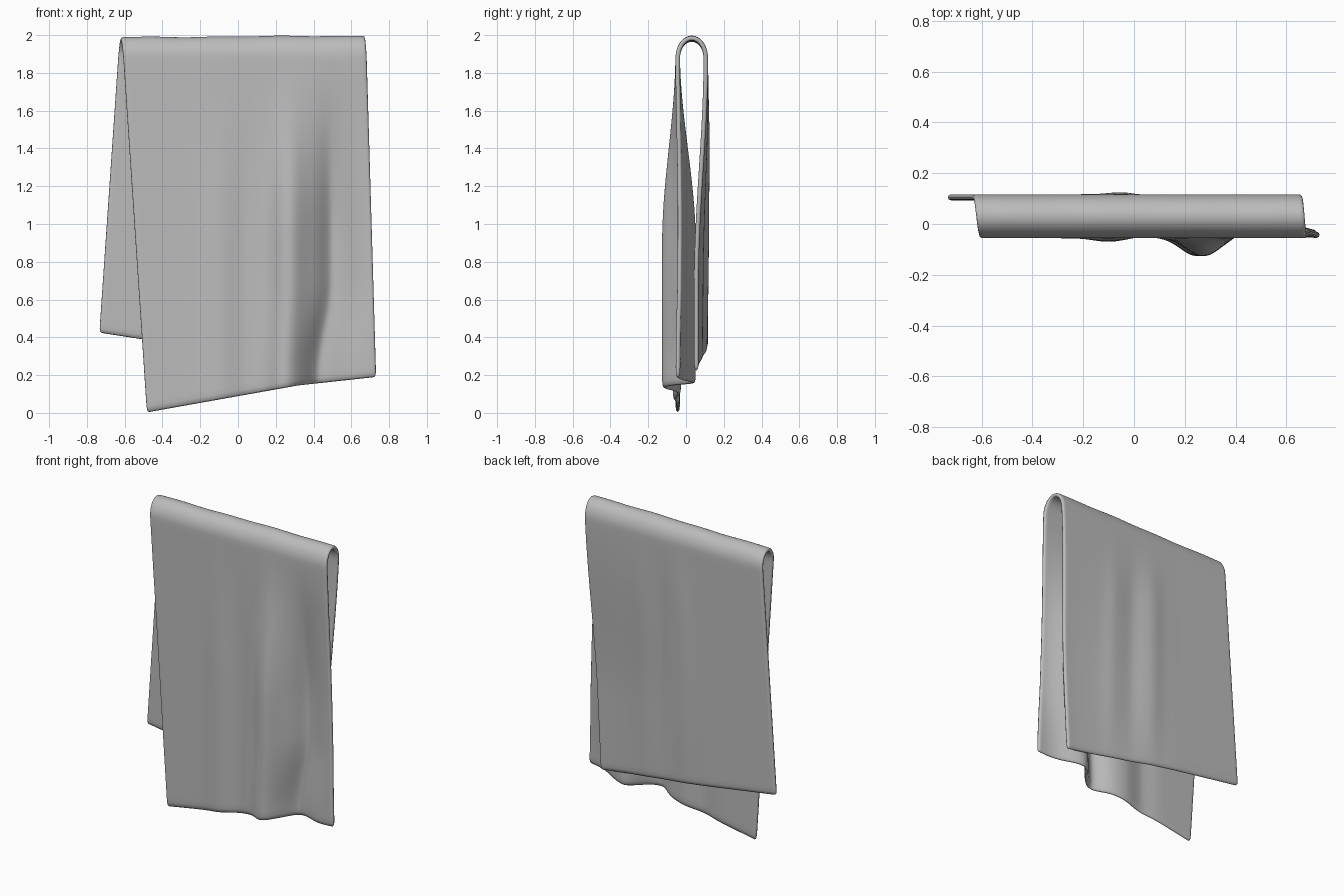
import bpy
import bmesh
from math import sin, cos, pi, exp

if "Cube" in bpy.data.objects:
    bpy.data.objects.remove(bpy.data.objects["Cube"], do_unlink=True)

COLUMNS, HANG_ROWS, ARCH_ROWS = 64, 30, 14
SPRING = 1.88                 # height where the hanging panels meet the rounded top
FRONT_Y, BACK_Y = -0.044, 0.105


def lerp(a, b, t):
    return a + (b - a) * t


def smooth(t):
    t = max(0.0, min(1.0, t))
    return t * t * (3 - 2 * t)


def bell(x, centre, width):
    return exp(-((x - centre) / width) ** 2)


def front_panel(u, s):
    """Front hanging panel, s = 0 at the hem and 1 at the rounded top."""
    x = lerp(lerp(-0.483, 0.732, u), lerp(-0.608, 0.682, u), s)
    hem = lerp(0.0, 0.143, u / 0.66) if u < 0.66 else lerp(0.143, 0.188, (u - 0.66) / 0.34)
    z = lerp(hem, SPRING, s)
    # deep fold: a ridge beside a valley, leaning right higher up
    depth = smooth((1.9 - z) / 1.0)
    lean = 0.07 * smooth((z - 0.2) / 0.5)
    ridge = -0.072 * bell(x, 0.25 + 0.3 * lean, 0.085)
    right_side = x > 0.43 + lean
    valley = 0.085 * bell(x, 0.43 + lean, 0.14 if right_side else 0.075)
    ripple = -0.014 * bell(x, -0.1, 0.08) + 0.006 * bell(x, 0.04, 0.06)
    return x, FRONT_Y + depth * (ridge + valley + ripple), z


def arch(u, a):
    """Rounded top, a = 0 at the front and pi at the back."""
    t = a / pi
    x = lerp(lerp(-0.608, 0.682, u), lerp(-0.635, 0.662, u), t)
    y = lerp(FRONT_Y, BACK_Y, (1 - cos(a)) / 2)
    peak = lerp(1.978, 1.986, u) + 0.003 * sin(17 * u) * sin(7 * u)
    return x, y, SPRING + (peak - SPRING) * sin(a)


def back_panel(u, s):
    """Back hanging panel, s = 0 at the rounded top and 1 at the hem."""
    x = lerp(lerp(-0.635, 0.662, u), lerp(-0.735, 0.58, u), s)
    z = lerp(SPRING, lerp(0.423, 0.22, u), s)
    y = BACK_Y - 0.05 * smooth(s * 1.4) * smooth((u - 0.35) / 0.65)
    ripple = 0.01 * bell(x, -0.05, 0.07) - 0.007 * bell(x, 0.1, 0.06) + 0.006 * bell(x, 0.25, 0.06)
    return x, y + ripple * smooth(s * 3) * smooth((1.15 - s) * 2), z


# Cloth sheet: rows run from the front hem over the top to the back hem
rows = [(front_panel, i / HANG_ROWS) for i in range(HANG_ROWS)]
rows += [(arch, pi * i / ARCH_ROWS) for i in range(ARCH_ROWS)]
rows += [(back_panel, i / HANG_ROWS) for i in range(HANG_ROWS + 1)]

bm = bmesh.new()
grid = [[bm.verts.new(f(i / COLUMNS, s)) for i in range(COLUMNS + 1)] for f, s in rows]
for low, high in zip(grid, grid[1:]):
    for i in range(COLUMNS):
        bm.faces.new((low[i], low[i + 1], high[i + 1], high[i]))
mesh = bpy.data.meshes.new("draped_towel")
bm.to_mesh(mesh)
bm.free()

towel = bpy.data.objects.new("draped_towel", mesh)
bpy.context.collection.objects.link(towel)

# Cloth thickness and soft rounded hems
solid = towel.modifiers.new("thickness", 'SOLIDIFY')
solid.thickness = 0.024
solid.offset = 0
soft = towel.modifiers.new("soft_edges", 'SUBSURF')
soft.levels = soft.render_levels = 1
mesh.polygons.foreach_set("use_smooth", [True] * len(mesh.polygons))

# Plain grey cloth
cloth = bpy.data.materials.new("grey_cloth")
cloth.use_nodes = True
grey = (0.5, 0.5, 0.5, 1)
cloth.diffuse_color = grey
bsdf = next(n for n in cloth.node_tree.nodes if n.type == 'BSDF_PRINCIPLED')
bsdf.inputs["Base Color"].default_value = grey
mesh.materials.append(cloth)
